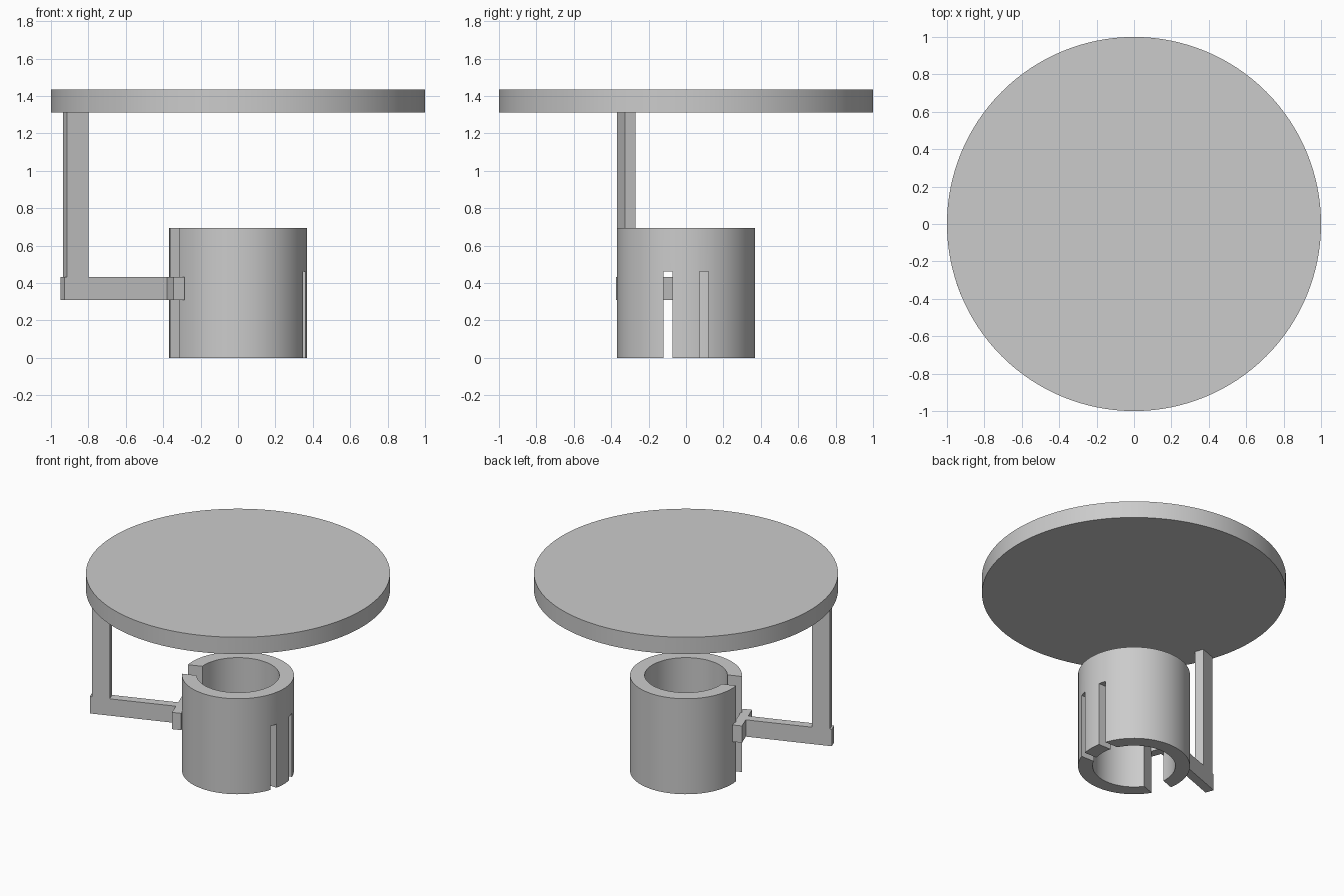
import bpy
import bmesh
import math
from mathutils import Matrix, Vector

cube = bpy.data.objects.get("Cube")
if cube:
    bpy.data.objects.remove(cube, do_unlink=True)

grey = bpy.data.materials.new("plain grey")
grey.use_nodes = True
COLOUR = (0.6, 0.6, 0.6, 1)
grey.diffuse_color = COLOUR
grey.node_tree.nodes["Principled BSDF"].inputs["Base Color"].default_value = COLOUR

# Direction of the arm, measured around the vertical axis
ARM = Matrix.Rotation(math.radians(200.2), 4, "Z")


def finish(name, bm):
    bmesh.ops.recalc_face_normals(bm, faces=bm.faces[:])
    mesh = bpy.data.meshes.new(name)
    bm.to_mesh(mesh)
    bm.free()
    mesh.materials.append(grey)
    obj = bpy.data.objects.new(name, mesh)
    bpy.context.collection.objects.link(obj)
    return obj


def box(name, xs, ys, zs, turn=Matrix.Identity(4)):
    """Box between the given limits, turned about the vertical axis."""
    bm = bmesh.new()
    low, high = (Vector(p) for p in zip(xs, ys, zs))
    bmesh.ops.create_cube(bm, size=1, matrix=turn
                          @ Matrix.Translation((low + high) / 2)
                          @ Matrix.Diagonal((*(high - low), 1)))
    return finish(name, bm)


def cylinder(name, radius, z0, z1, segments=128):
    bm = bmesh.new()
    bmesh.ops.create_cone(bm, cap_ends=True, segments=segments,
                          radius1=radius, radius2=radius, depth=z1 - z0,
                          matrix=Matrix.Translation((0, 0, (z0 + z1) / 2)))
    return finish(name, bm)


def cut(obj, cutter):
    """Subtract the cutter and discard it."""
    mod = obj.modifiers.new("cut", "BOOLEAN")
    mod.operation = "DIFFERENCE"
    mod.solver = "EXACT"
    mod.object = cutter
    cutter.hide_render = True
    bpy.context.view_layer.objects.active = obj
    bpy.ops.object.modifier_apply(modifier=mod.name)
    bpy.data.objects.remove(cutter, do_unlink=True)


def smooth(obj):
    bpy.ops.object.select_all(action="DESELECT")
    obj.select_set(True)
    bpy.context.view_layer.objects.active = obj
    bpy.ops.object.shade_smooth_by_angle(angle=math.radians(30))


# Round top plate
smooth(cylinder("top_plate", 1.0, 1.312, 1.434))

# Hollow sleeve with one full-height slit and two short slots
sleeve = cylinder("sleeve", 0.368, 0, 0.693)
cut(sleeve, cylinder("bore_cutter", 0.272, -0.1, 0.8))
cut(sleeve, box("slit_cutter", (0.1, 0.5), (-0.073, 0.073), (-0.1, 0.8), ARM))
for side in (-1, 1):
    limits = sorted((side * 0.072, side * 0.121))
    cut(sleeve, box("slot_cutter", (0.1, 0.5), limits, (-0.1, 0.462)))
smooth(sleeve)

# Arm: cross head against the slit, level bar and upright post
LEVEL = (0.31, 0.432)
THICK = (-0.031, 0.031)
box("arm_head", (0.352, 0.415), (-0.13, 0.13), LEVEL, ARM)
box("arm_bar", (0.41, 1.0), THICK, LEVEL, ARM)
box("arm_post", (0.864, 0.986), THICK, (0.43, 1.313), ARM)
